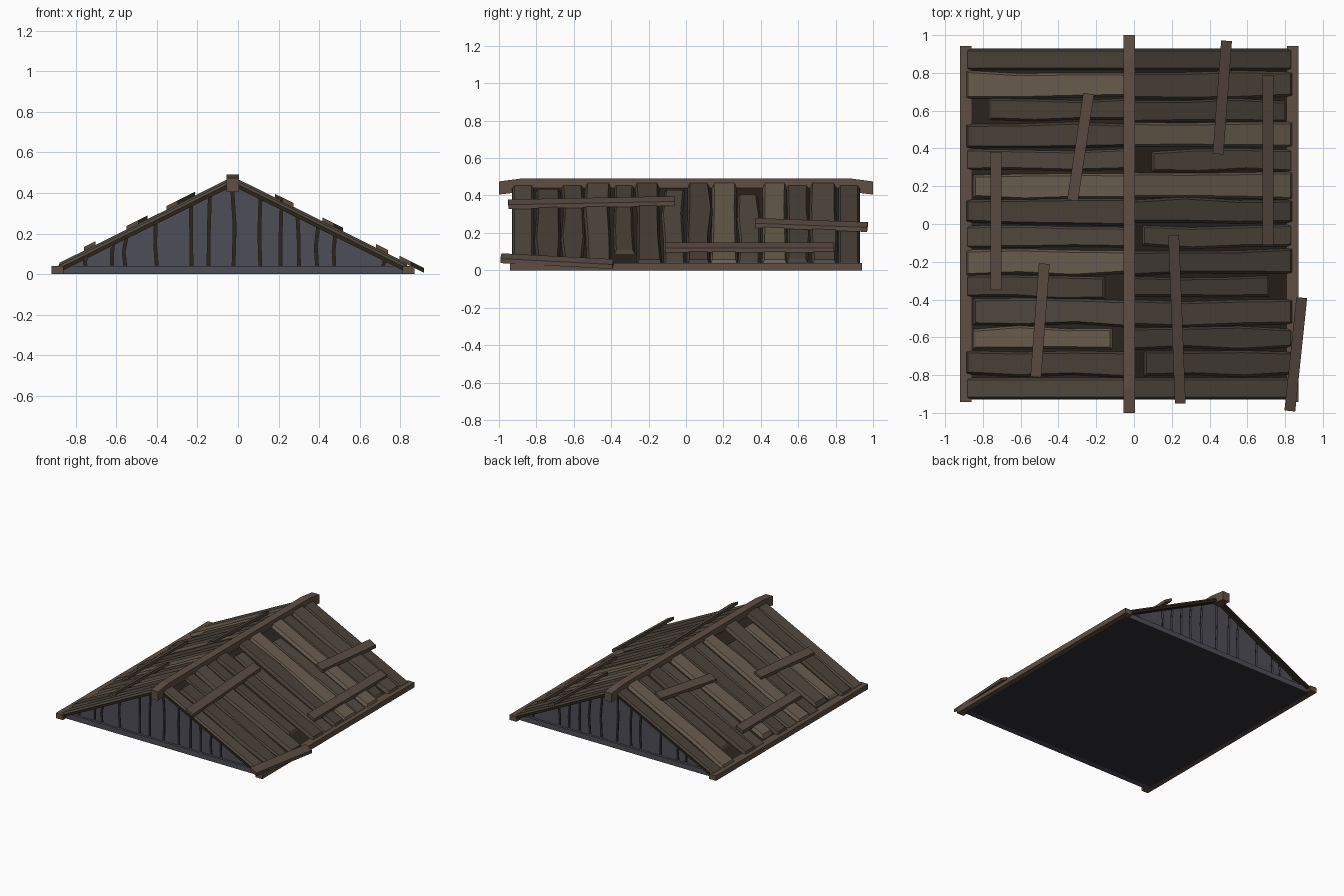
import bpy, bmesh, random

if "Cube" in bpy.data.objects:
    bpy.data.objects.remove(bpy.data.objects["Cube"])
random.seed(4)

CX, APEX, SLOPE = -0.025, 0.455, 0.497   # ridge position, roof deck height, pitch


def mat(name, r, g, b):
    m = bpy.data.materials.new(name)
    m.diffuse_color = (r, g, b, 1)
    m.use_nodes = True
    m.node_tree.nodes["Principled BSDF"].inputs["Base Color"].default_value = m.diffuse_color
    return m


BEAM = mat("beam_wood", 0.115, 0.077, 0.055)
BOARD = mat("patch_wood", 0.10, 0.07, 0.053)
PLANKS = [mat("plank_dark", 0.068, 0.053, 0.040), mat("plank_mid", 0.082, 0.066, 0.049),
          mat("plank_light", 0.14, 0.107, 0.075)]
DECK = mat("deck_dark", 0.025, 0.018, 0.012)
GABLE = mat("gable_grey", 0.075, 0.075, 0.095)
FLOOR = mat("floor_dark", 0.03, 0.031, 0.037)


def loft(name, rings, material):
    """Closed solid through a series of equal-length rings."""
    bm = bmesh.new()
    rs = [[bm.verts.new(p) for p in ring] for ring in rings]
    n = len(rs[0])
    for a, b in zip(rs, rs[1:]):
        for i in range(n):
            bm.faces.new((a[i], a[(i + 1) % n], b[(i + 1) % n], b[i]))
    bm.faces.new(rs[0])
    bm.faces.new(rs[-1])
    bmesh.ops.recalc_face_normals(bm, faces=bm.faces)
    me = bpy.data.meshes.new(name)
    bm.to_mesh(me)
    bm.free()
    me.materials.append(material)
    ob = bpy.data.objects.new(name, me)
    bpy.context.collection.objects.link(ob)
    return ob


def box(name, x0, x1, y0, y1, z0, z1, material):
    return loft(name, [[(x, y0, z0), (x, y1, z0), (x, y1, z1), (x, y0, z1)] for x in (x0, x1)], material)


def on_roof(side, d, y, h):
    """Point on a roof slope: d = distance from ridge, h = height over the deck."""
    return (CX + side * d, y, APEX - SLOPE * d + h)


# Floor and eave beams
box("floor", CX - 0.86, CX + 0.86, -0.9, 0.9, 0.0, 0.02, FLOOR)
for side, label in ((-1, "left"), (1, "right")):
    box("eave_beam_" + label, CX + side * 0.835, CX + side * 0.895, -0.942, 0.942, 0.0, 0.04, BEAM)

# Ridge beam with drooping ends
prof = [(-1, 0.475), (-0.87, 0.492), (0.87, 0.492), (1, 0.475),
        (1, 0.405), (0.87, 0.42), (-0.87, 0.42), (-1, 0.405)]
loft("ridge_beam", [[(CX + s, y, z) for y, z in prof] for s in (-0.031, 0.031)], BEAM)

# Shortened planks per side: row -> (start, end) distance from ridge
short = {-1: {2: (0.01, 0.745), 5: (0.01, 0.83), 9: (0.125, 0.87), 10: (0.01, 0.83), 11: (0.085, 0.83)},
         1: {2: (0.01, 0.835), 4: (0.115, 0.87), 7: (0.065, 0.87), 9: (0.01, 0.745), 12: (0.075, 0.87)}}
light = {-1: (1, 5, 8, 11), 1: (3, 5)}
raised = (1, 3, 5, 6, 8, 10, 12)

for side, label in ((-1, "left"), (1, "right")):
    # Dark deck under the planks
    loft("roof_deck_" + label,
         [[on_roof(side, d, -0.93, -0.02), on_roof(side, d, 0.93, -0.02),
           on_roof(side, d, 0.93, 0), on_roof(side, d, -0.93, 0)] for d in (0, 0.86)], DECK)
    # Uneven bevelled planks running down the slope
    for i in range(14):
        d0, d1 = short[side].get(i, (0.01, 0.87))
        yc = 0.871 - 0.134 * i
        w, h = (0.07, 0.026) if i in raised else (0.059, 0.015)
        edge = i in (0, 13)
        rings = []
        for k in range(4):
            d = d0 + (d1 - d0) * k / 3
            inset = (0.016, 0, 0, -0.016)[k]
            j = 0 if edge else 0.010
            a = yc - w + random.uniform(-j, j)
            b = yc + w + random.uniform(-j, j)
            top = d + inset
            rings.append([on_roof(side, d, a, -0.005), on_roof(side, d, b, -0.005),
                          on_roof(side, top, b - 0.014, h), on_roof(side, top, a + 0.014, h)])
        m = PLANKS[2] if i in light[side] else PLANKS[1 if i % 3 == 1 else 0]
        loft(f"roof_plank_{label}_{i + 1}", rings, m)

# Loose patch boards: side, then plan endpoints (x, y)
boards = [(-1, -0.73, 0.38, -0.73, -0.35), (-1, -0.24, 0.69, -0.325, 0.125),
          (-1, -0.475, -0.21, -0.52, -0.81), (1, 0.49, 0.97, 0.445, 0.37),
          (1, 0.71, 0.79, 0.71, -0.11), (1, 0.21, -0.06, 0.245, -0.95),
          (1, 0.888, -0.39, 0.825, -0.99)]
for n, (side, xa, ya, xb, yb) in enumerate(boards):
    skew = 0.055 * (xa - xb) / (ya - yb) / 2
    rings = []
    for x, y in ((xa, ya), (xb, yb)):
        d = side * (x - CX)
        rings.append([on_roof(side, d + e * 0.0285, y - e * side * skew, h)
                      for e, h in ((-1, 0.02), (1, 0.02), (1, 0.044), (-1, 0.044))])
    loft(f"patch_board_{n + 1}", rings, BOARD)

# Gables: dark backing, base beam and crooked vertical boards at both ends
edges = [-0.83, -0.75, -0.62, -0.555, -0.4, -0.23, -0.145, -0.022,
         0.11, 0.21, 0.3, 0.39, 0.475, 0.71, 0.78]
for end, label in ((-1, "front"), (1, "back")):
    tri = [(CX - 0.85, 0.01), (CX + 0.85, 0.01), (CX, 0.44)]
    loft("gable_backing_" + label, [[(x, end * y, z) for x, z in tri] for y in (0.85, 0.872)], DECK)
    box("gable_beam_" + label, CX - 0.845, CX + 0.845, end * 0.86, end * 0.905, 0.0, 0.04, GABLE)
    seams = []
    for x in edges:
        xm, xt = x + random.uniform(-0.013, 0.013), x + random.uniform(-0.008, 0.008)
        zt = 0.445 - SLOPE * abs(xt - CX)
        seams.append([(x, 0.035), (xm, 0.035 + (zt - 0.035) * 0.5), (xt, zt)])
    for n, (a, b) in enumerate(zip(seams, seams[1:])):
        g = 0.007
        outline = [(x + g, z) for x, z in a] + [(x - g, z) for x, z in reversed(b)]
        loft(f"gable_board_{label}_{n + 1}",
             [[(x, end * y, z) for x, z in outline] for y in (0.865, 0.888)], GABLE)
